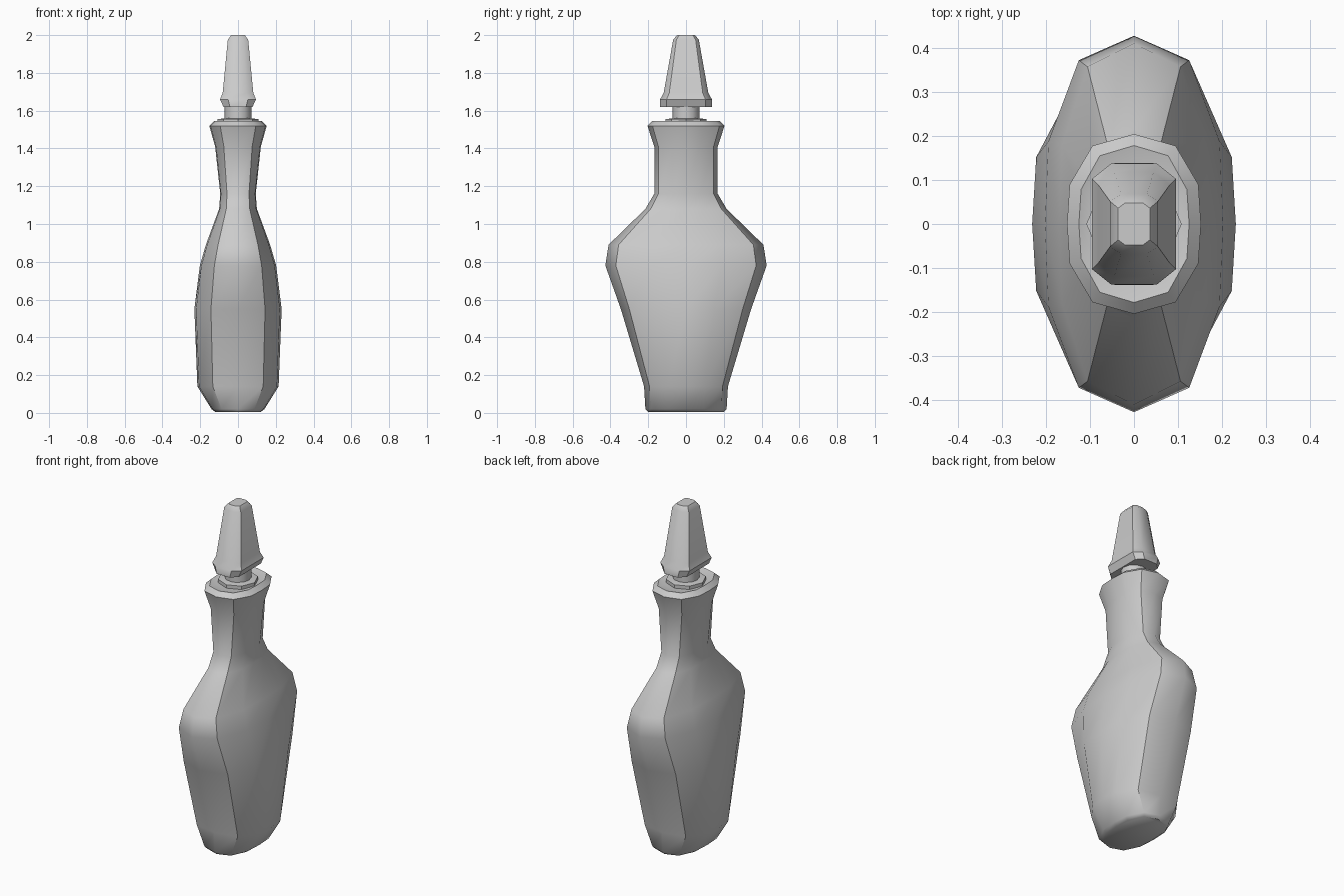
import bpy, bmesh, math

if "Cube" in bpy.data.objects:
    bpy.data.objects.remove(bpy.data.objects["Cube"])

def loft(name, rings, angle=40):
    """Skin a list of closed rings of equal vertex count, capped at both ends."""
    bm = bmesh.new()
    rows = [[bm.verts.new(p) for p in ring] for ring in rings]
    n = len(rows[0])
    for a, b in zip(rows, rows[1:]):
        for i in range(n):
            j = (i + 1) % n
            bm.faces.new((a[i], a[j], b[j], b[i]))
    bm.faces.new(rows[0][::-1])
    bm.faces.new(rows[-1])
    bmesh.ops.recalc_face_normals(bm, faces=bm.faces)
    mesh = bpy.data.meshes.new(name)
    bm.to_mesh(mesh)
    bm.free()
    ob = bpy.data.objects.new(name, mesh)
    bpy.context.collection.objects.link(ob)
    bpy.ops.object.select_all(action='DESELECT')
    ob.select_set(True)
    bpy.context.view_layer.objects.active = ob
    bpy.ops.object.shade_smooth_by_angle(angle=math.radians(angle))
    return ob

# Flattened twelve-sided cross-section, mirrored from one quarter
quarter = [(1, 0), (.96, .44), (.62, .87), (0, 1)]
upper = quarter + [(-x, y) for x, y in quarter[-2::-1]]
section = upper + [(x, -y) for x, y in upper[-2:0:-1]]

def oval(rx, ry, z):
    return [(x * rx, y * ry, z) for x, y in section]

def circle(r, z, n=8):
    return [(r * math.cos(math.tau * i / n), r * math.sin(math.tau * i / n), z)
            for i in range(n)]

def cut_rect(rx, ry, z, cx=.45, cy=.25):
    q = [(rx, ry * (1 - cy)), (rx * (1 - cx), ry)]
    h = q + [(-x, y) for x, y in q[::-1]]
    return [(x, y, z) for x, y in h + [(-x, -y) for x, y in h]]

# Bottle: half width, half depth, height
body = [(.12, .20, 0.005), (.14, .215, .02), (.215, .222, .14), (.231, .345, .55),
        (.202, .427, .78), (.17, .41, .89), (.10, .215, 1.08), (.094, .168, 1.16),
        (.121, .168, 1.41), (.152, .204, 1.52), (.125, .178, 1.545), (.10, .13, 1.535)]
loft("bottle", [oval(*r) for r in body])

# Collar and stopper plug
loft("collar", [circle(.108, 1.53), circle(.108, 1.555), circle(.07, 1.56)], 30)
loft("stopper_neck", [circle(.071, 1.54, 12), circle(.071, 1.63, 12)])

# Tapered stopper head
head = [(.077, .138, 1.62), (.095, .137, 1.66), (.081, .118, 1.695),
        (.054, .068, 1.975), (.036, .048, 2.0)]
loft("stopper_head", [cut_rect(*r) for r in head])
